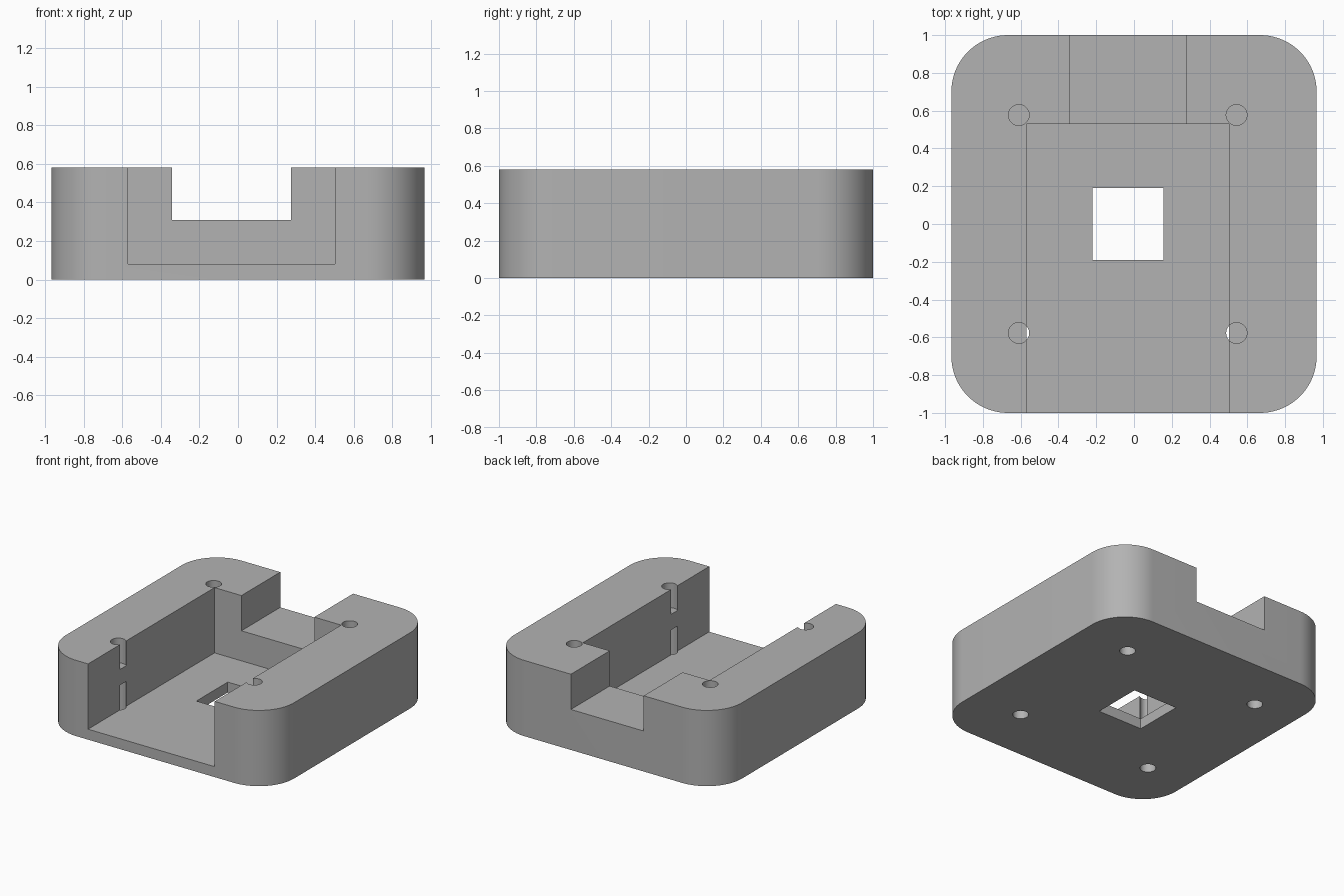
import bpy
import bmesh
from math import radians

cube = bpy.data.objects.get("Cube")
if cube:
    bpy.data.objects.remove(cube, do_unlink=True)

HEIGHT = 0.58
FLOOR = 0.08

grey = bpy.data.materials.new("plain grey")
grey.use_nodes = True
colour = (0.45, 0.45, 0.45, 1)
grey.diffuse_color = colour
grey.node_tree.nodes["Principled BSDF"].inputs["Base Color"].default_value = colour


def add_object(name, bm):
    mesh = bpy.data.meshes.new(name)
    bm.to_mesh(mesh)
    bm.free()
    mesh.materials.append(grey)
    obj = bpy.data.objects.new(name, mesh)
    bpy.context.collection.objects.link(obj)
    return obj


def box_mesh(x0, x1, y0, y1, z0, z1):
    bm = bmesh.new()
    bmesh.ops.create_cube(bm, size=1)
    for v in bm.verts:
        v.co.x = x1 if v.co.x > 0 else x0
        v.co.y = y1 if v.co.y > 0 else y0
        v.co.z = z1 if v.co.z > 0 else z0
    return bm


def cylinder_mesh(x, y, z0, z1, radius):
    bm = bmesh.new()
    bmesh.ops.create_cone(bm, cap_ends=True, segments=40,
                          radius1=radius, radius2=radius, depth=z1 - z0)
    bmesh.ops.translate(bm, verts=bm.verts, vec=(x, y, (z0 + z1) / 2))
    return bm


def cut(target, bm):
    cutter = add_object("cutter", bm)
    cutter.hide_render = True
    mod = target.modifiers.new("cut", "BOOLEAN")
    mod.operation = "DIFFERENCE"
    mod.solver = "EXACT"
    mod.object = cutter
    bpy.context.view_layer.objects.active = target
    bpy.ops.object.modifier_apply(modifier=mod.name)
    bpy.data.objects.remove(cutter, do_unlink=True)


# Block with rounded upright corners
bm = box_mesh(-0.967, 0.967, -1, 1, 0, HEIGHT)
uprights = [e for e in bm.edges
            if abs(e.verts[0].co.z - e.verts[1].co.z) > 0.1]
bmesh.ops.bevel(bm, geom=uprights, offset=0.3, segments=20,
                profile=0.5, affect="EDGES")
body = add_object("tray_body", bm)

# Channel open to the front, rear notch and square floor opening
cut(body, box_mesh(-0.57, 0.503, -1.2, 0.53, FLOOR, 1))
cut(body, box_mesh(-0.342, 0.275, 0.4, 1.2, 0.31, 1))
cut(body, box_mesh(-0.22, 0.155, -0.19, 0.19, -0.2, 0.2))

# Blind screw holes from above and below, with a solid web between
for x in (-0.61, 0.543):
    for y in (-0.577, 0.577):
        cut(body, cylinder_mesh(x, y, 0.39, 1, 0.055))
        cut(body, cylinder_mesh(x, y, -0.2, 0.27, 0.055))

# Smooth rounded walls, sharp edges
bpy.ops.object.select_all(action="DESELECT")
body.select_set(True)
bpy.context.view_layer.objects.active = body
bpy.ops.object.shade_smooth_by_angle(angle=radians(30))
